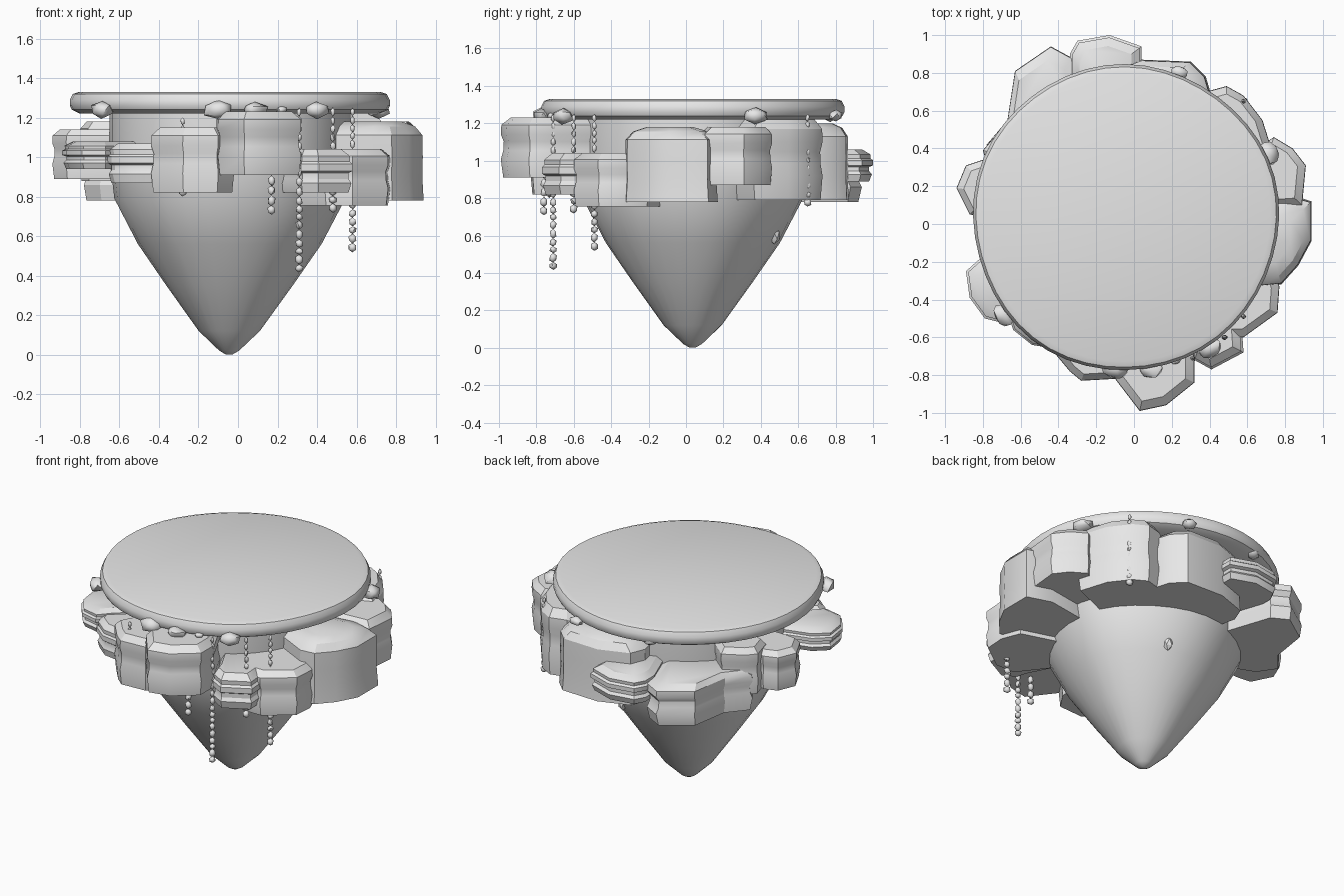
import bpy, bmesh, math, random
from mathutils import Matrix, Vector

random.seed(4)
if "Cube" in bpy.data.objects:
    bpy.data.objects.remove(bpy.data.objects["Cube"], do_unlink=True)

stone = bpy.data.materials.new("plain_grey")
stone.use_nodes = True
grey = (0.8, 0.8, 0.8, 1)
stone.diffuse_color = grey
stone.node_tree.nodes["Principled BSDF"].inputs["Base Color"].default_value = grey

CENTRE = Vector((-0.045, 0.035, 0))


def finish(name, bm, angle=35):
    bmesh.ops.recalc_face_normals(bm, faces=bm.faces)
    mesh = bpy.data.meshes.new(name)
    bm.to_mesh(mesh)
    bm.free()
    mesh.materials.append(stone)
    obj = bpy.data.objects.new(name, mesh)
    bpy.context.collection.objects.link(obj)
    bpy.ops.object.select_all(action='DESELECT')
    obj.select_set(True)
    bpy.context.view_layer.objects.active = obj
    bpy.ops.object.shade_smooth_by_angle(angle=math.radians(angle))
    return obj


def skin(bm, rings):
    """Join equal rings of points and close both ends."""
    loops = [[bm.verts.new(p) for p in ring] for ring in rings]
    for low, high in zip(loops, loops[1:]):
        for i in range(len(low)):
            j = (i + 1) % len(low)
            bm.faces.new((low[i], low[j], high[j], high[i]))
    bm.faces.new(loops[0][::-1])
    bm.faces.new(loops[-1])


def lathe(name, profile, sides, wobble=0.0, angle=35):
    bm = bmesh.new()
    rings = []
    for r, z in profile:
        ring = []
        for i in range(sides):
            a = math.tau * i / sides
            rr = r * (1 + wobble * math.sin(3 * a + 1) + wobble * math.sin(5 * a))
            ring.append(CENTRE + Vector((rr * math.cos(a), rr * math.sin(a), z)))
        rings.append(ring)
    skin(bm, rings)
    return finish(name, bm, angle)


# Hanging cone of rock and the flat ground slab on top
lathe("island_cone", [(0.015, 0), (0.05, 0.02), (0.155, 0.12), (0.32, 0.35),
                      (0.465, 0.56), (0.585, 0.79), (0.61, 1.0), (0.61, 1.25)],
      32, 0.008, 45)
lathe("ground_slab", [(0.58, 1.22), (0.76, 1.22), (0.80, 1.24), (0.81, 1.26),
                      (0.81, 1.29), (0.795, 1.32), (0.765, 1.33)], 48, 0.005, 32)

# Vertical outlines of the boulders: (height fraction, footprint scale)
BLOCK = [(0, 0.95), (0.3, 1), (0.45, 0.95), (0.6, 0.94), (0.72, 1), (0.88, 0.99), (1, 0.8)]
TALL = [(0, 1), (0.3, 0.97), (0.55, 0.98), (0.83, 0.97), (0.94, 0.8), (1, 0.5)]
LAYERED = [(0, 0.9), (0.22, 0.97), (0.32, 0.9), (0.45, 0.9), (0.5, 1), (0.66, 1),
           (0.72, 0.93), (0.84, 0.94), (1, 0.72)]


def boulder(name, outer, z0, z1, style):
    """Outer footprint points, closed by two points inside the cone."""
    pts = [Vector((x, y, 0)) for x, y in outer]
    inner = [CENTRE + (p - CENTRE).normalized() * 0.45 for p in (pts[-1], pts[0])]
    pts += inner
    mid = sum(pts, Vector()) / len(pts)
    rings = [[mid + (p - mid) * s + Vector((0, 0, z0 + (z1 - z0) * t)) for p in pts]
             for t, s in style]
    bm = bmesh.new()
    skin(bm, rings)
    finish(name, bm, 30)


boulder("front_boulder", [(-.11, -.74), (-.1, -.82), (.03, -.99), (.17, -.96),
                          (.32, -.84), (.32, -.7)], .91, 1.23, BLOCK)
boulder("front_side_boulder", [(-.44, -.66), (-.34, -.78), (-.28, -.83), (-.1, -.82),
                               (-.02, -.7)], .82, 1.15, BLOCK)
boulder("front_corner_ledge", [(-.66, -.5), (-.64, -.56), (-.54, -.64), (-.42, -.66),
                               (-.4, -.6)], .87, 1.07, LAYERED)
boulder("side_ledge", [(-.8, -.17), (-.89, -.25), (-.87, -.39), (-.79, -.5),
                       (-.67, -.53), (-.6, -.45)], .94, 1.08, LAYERED)
boulder("side_boulder", [(-.8, .34), (-.89, .31), (-.94, .19), (-.87, .05),
                         (-.78, .04)], .89, 1.14, BLOCK)
boulder("side_rear_boulder", [(-.62, .52), (-.75, .45), (-.8, .39), (-.76, .25)],
        .88, 1.18, BLOCK)
boulder("rear_corner_boulder", [(-.33, .88), (-.44, .94), (-.63, .81), (-.67, .55),
                                (-.78, .42), (-.7, .3)], .78, 1.04, BLOCK)
boulder("rear_ledge", [(.04, .8), (.04, .94), (-.13, 1.0), (-.3, .97),
                       (-.34, .9), (-.34, .8)], .89, 1.06, LAYERED)
boulder("rear_boulder", [(.41, .68), (.38, .78), (.3, .86), (.04, .87), (-.16, .8),
                         (-.2, .7)], .79, 1.2, TALL)
boulder("rear_diagonal_boulder", [(.74, .36), (.68, .55), (.58, .68), (.49, .73),
                                  (.38, .7)], .79, 1.22, BLOCK)
boulder("flank_boulder", [(.89, .1), (.91, .31), (.84, .4), (.74, .46), (.68, .42)],
        .87, 1.18, BLOCK)
boulder("flank_large_boulder", [(.68, -.33), (.78, -.32), (.87, -.22), (.94, -.09),
                                (.94, .12), (.78, .17)], .78, 1.18, TALL)
boulder("front_diagonal_boulder", [(.44, -.6), (.58, -.6), (.76, -.47), (.77, -.33),
                                   (.72, -.2)], .755, 1.04, BLOCK)
boulder("front_diagonal_ledge", [(.3, -.65), (.32, -.72), (.41, -.77), (.58, -.68),
                                 (.57, -.54)], .82, 1.04, LAYERED)


def pebble(bm, pos, size, turn=0.0):
    start = set(bm.verts)
    bmesh.ops.create_icosphere(
        bm, subdivisions=1, radius=1,
        matrix=Matrix.Translation(pos) @ Matrix.Rotation(turn, 4, 'Z')
        @ Matrix.Diagonal((*size, 1)))
    for v in bm.verts:
        if v not in start:
            v.co += Vector([random.uniform(-.1, .1) * min(size) for _ in range(3)])


# Pebbles tucked beneath the slab rim: x, y, size
bm = bmesh.new()
for x, y, s in [(-.69, -.48, .07), (-.1, -.76, .08), (.09, -.77, .065), (.22, -.72, .03),
                (.4, -.66, .07), (.71, .37, .075), (.24, .8, .05), (-.28, .77, .05)]:
    turn = math.atan2(y - CENTRE.y, x - CENTRE.x) + math.pi / 2
    pebble(bm, (x, y, 1.24), (s, s * .8, s * .65), turn)
finish("rim_pebbles", bm, 50)

# Small stone stuck on the back of the cone
bm = bmesh.new()
pebble(bm, (.13, .47, .6), (.03, .035, .05))
finish("cone_pebble", bm, 30)

# Beaded vines: x, y, bottom, top
for n, (x, y, low, top) in enumerate([(.17, -.76, .72, 1.22), (.31, -.71, .42, 1.25),
                                      (.48, -.6, .71, 1.25), (.58, -.49, .52, 1.25),
                                      (.58, .65, .77, 1.25), (-.28, -.73, .81, 1.2)]):
    bm = bmesh.new()
    z = top
    while z > low + .02:
        half = random.uniform(.018, .028)
        w = .012 + .011 * (top - z) / (top - low)
        pebble(bm, (x, y, z - half), (w, w, half), random.random())
        z -= 2 * half - .002
    finish("hanging_vine_%d" % (n + 1), bm, 50)
